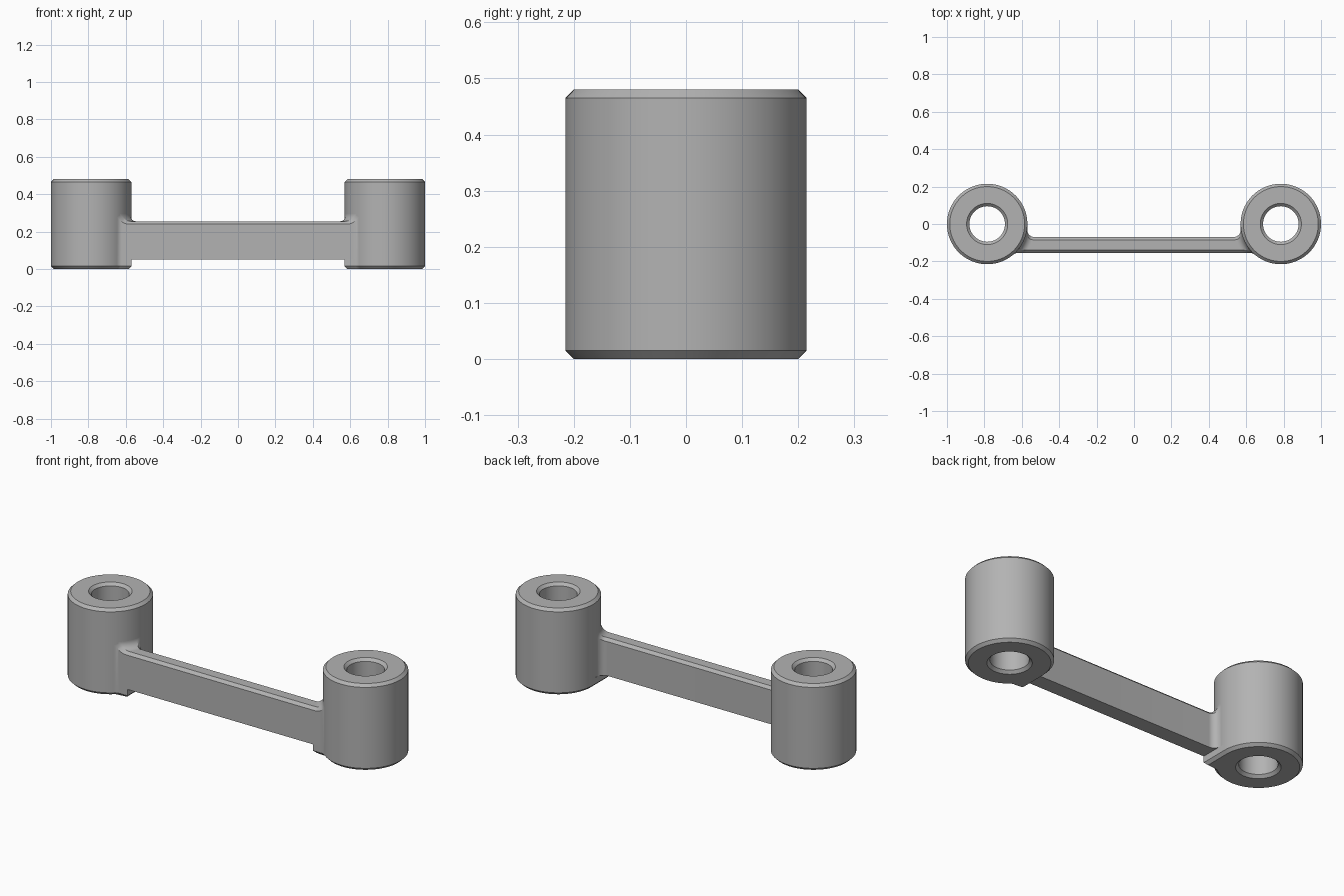
import bpy, bmesh
from math import sin, cos, asin, acos, atan2, hypot, sqrt, pi, radians

cube = bpy.data.objects.get("Cube")
if cube:
    bpy.data.objects.remove(cube, do_unlink=True)

POST_X, R, HEIGHT, BORE = -0.785, 0.215, 0.48, 0.095
C = 0.015                      # chamfer size
BLEND = 0.04                   # fillet radius
FRONT, BACK = -0.155, -0.07    # bar faces in y
BAR_LOW, BAR_TOP = 0.05, 0.255
SEG = 96

metal = bpy.data.materials.new("satin_grey")
GREY = (0.45, 0.45, 0.45, 1)
metal.diffuse_color = GREY
metal.use_nodes = True
metal.node_tree.nodes["Principled BSDF"].inputs["Base Color"].default_value = GREY


def finish(bm, name):
    """Turn a bmesh built around one post into a mirrored, smooth object."""
    bmesh.ops.remove_doubles(bm, verts=bm.verts, dist=1e-5)
    bmesh.ops.recalc_face_normals(bm, faces=bm.faces)
    mesh = bpy.data.meshes.new(name)
    bm.to_mesh(mesh)
    bm.free()
    mesh.materials.append(metal)
    ob = bpy.data.objects.new(name, mesh)
    bpy.context.collection.objects.link(ob)
    mod = ob.modifiers.new("Mirror", 'MIRROR')
    mod.use_clip = True
    bpy.ops.object.select_all(action='DESELECT')
    ob.select_set(True)
    bpy.context.view_layer.objects.active = ob
    bpy.ops.object.modifier_apply(modifier="Mirror")
    bpy.ops.object.shade_smooth_by_angle(angle=radians(25))
    return ob


def loft(bm, rows, closed=False):
    """Skin equal-length rows of points with quads."""
    grid = [[bm.verts.new(p) for p in row] for row in rows]
    n = len(grid[0])
    for a, b in zip(grid, grid[1:]):
        for i in range(n if closed else n - 1):
            j = (i + 1) % n
            bm.faces.new((a[i], a[j], b[j], b[i]))
    return grid


def edge_angle(rho, wall, side):
    """Polar angle of the filleted bar side at distance rho from the post axis."""
    cy = wall + side * BLEND
    cx = sqrt((R + BLEND) ** 2 - cy ** 2)
    if rho >= hypot(cx, wall):
        return asin(wall / rho)
    d = R + BLEND
    k = (rho ** 2 + d ** 2 - BLEND ** 2) / (2 * rho * d)
    return atan2(cy, cx) - side * acos(min(1, k))


# Posts: chamfered tubes revolved from one closed profile
profile = [(BORE, C), (BORE + C, 0), (R - C, 0), (R, C),
           (R, HEIGHT - C), (R - C, HEIGHT), (BORE + C, HEIGHT), (BORE, HEIGHT - C)]
bm = bmesh.new()
loft(bm, [[(POST_X + r * cos(2 * pi * s / SEG), r * sin(2 * pi * s / SEG), z)
           for r, z in profile] for s in range(SEG + 1)], closed=True)
finish(bm, "end_posts")

# Bar: sections on arcs round the post, flaring up and out into it
STEPS, ACROSS = 16, 10
back_c = BACK + BLEND
rho_end = hypot(sqrt((R + BLEND) ** 2 - back_c ** 2), BACK)


def section(pts, tops):
    """Bar cross-section: chamfered top between two walls, plus underside."""
    f, b = pts[0], pts[-1]
    loop = [(*f, BAR_LOW), (*f, tops - C)]
    loop += [(*p, tops) for p in pts[1:-1]]
    return loop + [(*b, tops - C), (*b, BAR_LOW)]


rows = []
for i in range(-1, STEPS + 1):
    rho = R + (rho_end - R) * (1 - cos(pi / 2 * max(i, 0) / STEPS))
    a0, a1 = edge_angle(rho, FRONT, -1), edge_angle(rho, BACK, 1)
    i0, i1 = a0 + C / (rho * cos(a0)), a1 - C / (rho * cos(a1))
    angles = [a0] + [i0 + (i1 - i0) * k / ACROSS for k in range(ACROSS + 1)] + [a1]
    gap = max(0, R + BLEND - rho)
    top = BAR_TOP + BLEND - sqrt(max(0, BLEND ** 2 - gap ** 2))
    r = rho if i >= 0 else R - C
    rows.append(section([(POST_X + r * cos(a), r * sin(a)) for a in angles], top))
ys = [FRONT] + [FRONT + C + (BACK - FRONT - 2 * C) * k / ACROSS
                for k in range(ACROSS + 1)] + [BACK]
rows.append(section([(0, y) for y in ys], BAR_TOP))
bm = bmesh.new()
loft(bm, rows, closed=True)
finish(bm, "connecting_bar")

# Corner feet: low square corners under the bar ends, chamfered below
rho_flat = hypot(sqrt((R + BLEND) ** 2 - (FRONT - BLEND) ** 2), FRONT)
outer, inner = [], []
for i in range(9):
    rho = R + (rho_flat - R) * (i / 8) ** 2
    a = edge_angle(rho, FRONT, -1)
    outer.append((rho * cos(a), rho * sin(a)))
    inner.append(((rho - C) * cos(a), (rho - C) * sin(a)))
outer += [(R, FRONT), (R, 0), (0.15, -0.05)]
inner += [(R - C, FRONT + C), (R - C, 0), (0.15, -0.05)]
bm = bmesh.new()
grid = loft(bm, [[(POST_X + x, y, z) for x, y in ring]
                 for ring, z in ((inner, 0), (outer, C), (outer, BAR_LOW))], closed=True)
bm.faces.new(grid[0])
bm.faces.new(grid[-1])
finish(bm, "corner_feet")
